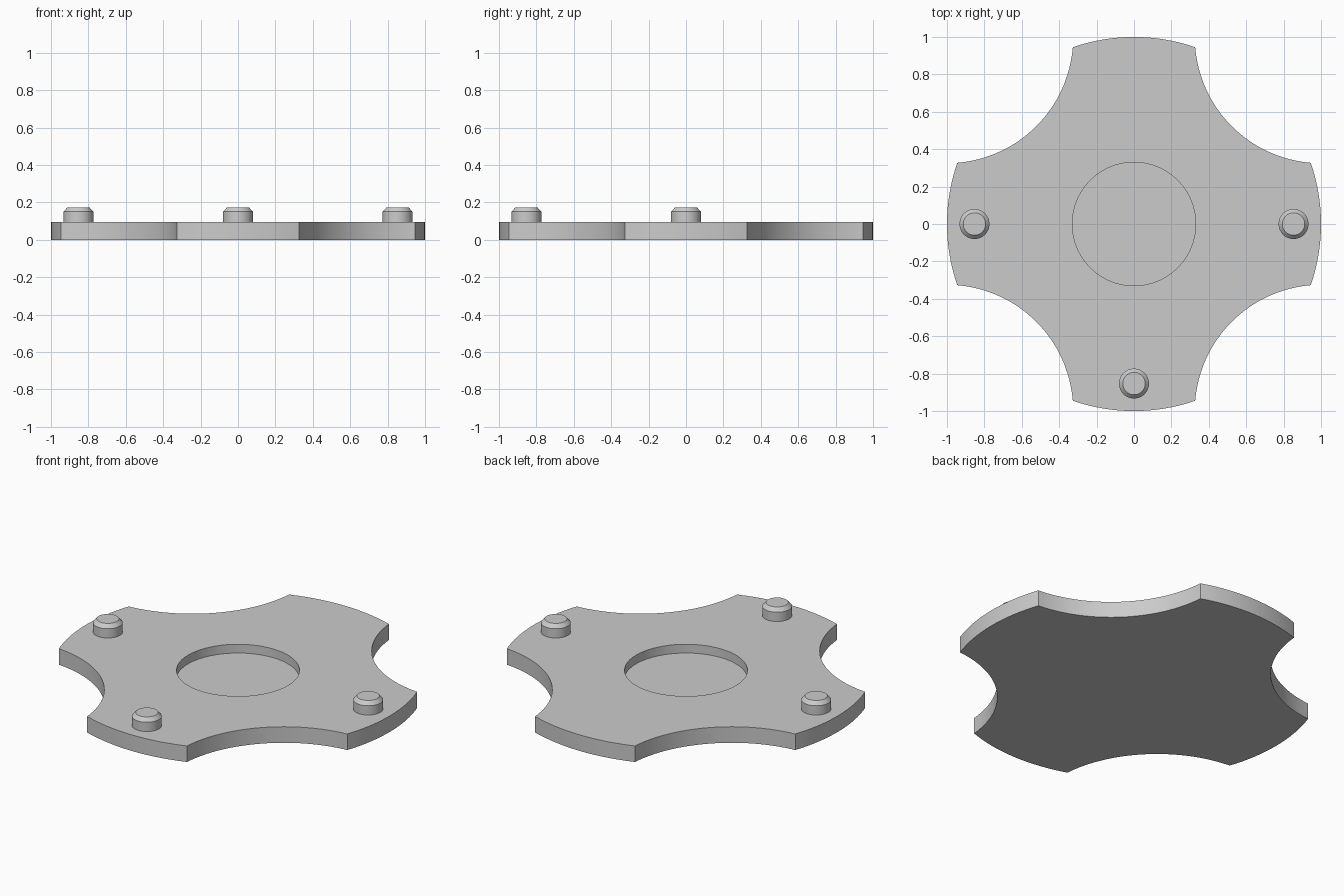
import bpy, bmesh, math
from mathutils import Vector

if "Cube" in bpy.data.objects:
    bpy.data.objects.remove(bpy.data.objects["Cube"])

THICK, FLOOR = 0.095, 0.043     # plate height, recess floor height
NOTCH_R, RECESS_R = 0.675, 0.33
PIN_DIST = 0.853

grey = bpy.data.materials.new("light grey")
grey.diffuse_color = (0.6, 0.6, 0.6, 1)
grey.use_nodes = True
grey.node_tree.nodes["Principled BSDF"].inputs["Base Color"].default_value = grey.diffuse_color


def make_object(name, bm):
    bmesh.ops.recalc_face_normals(bm, faces=bm.faces)
    me = bpy.data.meshes.new(name)
    bm.to_mesh(me)
    bm.free()
    me.materials.append(grey)
    ob = bpy.data.objects.new(name, me)
    bpy.context.collection.objects.link(ob)
    return ob


def smooth(ob):
    bpy.ops.object.select_all(action='DESELECT')
    ob.select_set(True)
    bpy.context.view_layer.objects.active = ob
    bpy.ops.object.shade_smooth_by_angle(angle=math.radians(25))


def quarter_outline():
    """Rounded arm end followed by the concave notch beside it."""
    half = math.asin(0.327)
    pts = [Vector((math.cos(a), math.sin(a)))
           for a in (-half + 2 * half * i / 16 for i in range(17))]
    tip = pts[-1] - Vector((1, 1))
    start = math.atan2(tip.y, tip.x) % (2 * math.pi)
    end = 2.5 * math.pi - start
    for i in range(1, 32):
        a = start + (end - start) * i / 32
        pts.append(Vector((1 + NOTCH_R * math.cos(a), 1 + NOTCH_R * math.sin(a))))
    return pts


# Four-armed plate
bm = bmesh.new()
verts = []
for k in range(4):
    c, s = math.cos(k * math.pi / 2), math.sin(k * math.pi / 2)
    verts += [bm.verts.new((c * p.x - s * p.y, s * p.x + c * p.y, 0))
              for p in quarter_outline()]
base = bm.faces.new(verts)
ext = bmesh.ops.extrude_face_region(bm, geom=[base], use_keep_orig=True)
bmesh.ops.translate(bm, vec=(0, 0, THICK),
                    verts=[v for v in ext["geom"] if isinstance(v, bmesh.types.BMVert)])
plate = make_object("plate", bm)

# Round central recess
bm = bmesh.new()
bmesh.ops.create_cone(bm, cap_ends=True, segments=64, radius1=RECESS_R,
                      radius2=RECESS_R, depth=0.2)
bmesh.ops.translate(bm, vec=(0, 0, FLOOR + 0.1), verts=bm.verts)
cutter = make_object("recess_cutter", bm)
cutter.hide_render = True
cut = plate.modifiers.new("recess", 'BOOLEAN')
cut.operation, cut.solver, cut.object = 'DIFFERENCE', 'EXACT', cutter
bpy.context.view_layer.objects.active = plate
bpy.ops.object.modifier_apply(modifier=cut.name)
bpy.data.objects.remove(cutter)
smooth(plate)


# Chamfered pins on three of the arms
def pin(name, x, y):
    bm = bmesh.new()
    profile = [(0.08, THICK), (0.08, 0.15), (0.06, 0.172)]
    rings = [[bm.verts.new((x + r * math.cos(a), y + r * math.sin(a), z))
              for a in (2 * math.pi * i / 48 for i in range(48))]
             for r, z in profile]
    for lo, hi in zip(rings, rings[1:]):
        for i in range(48):
            j = (i + 1) % 48
            bm.faces.new((lo[i], lo[j], hi[j], hi[i]))
    bm.faces.new(rings[0])
    bm.faces.new(rings[-1])
    smooth(make_object(name, bm))


pin("pin_left", -PIN_DIST, 0)
pin("pin_right", PIN_DIST, 0)
pin("pin_front", 0, -PIN_DIST)
